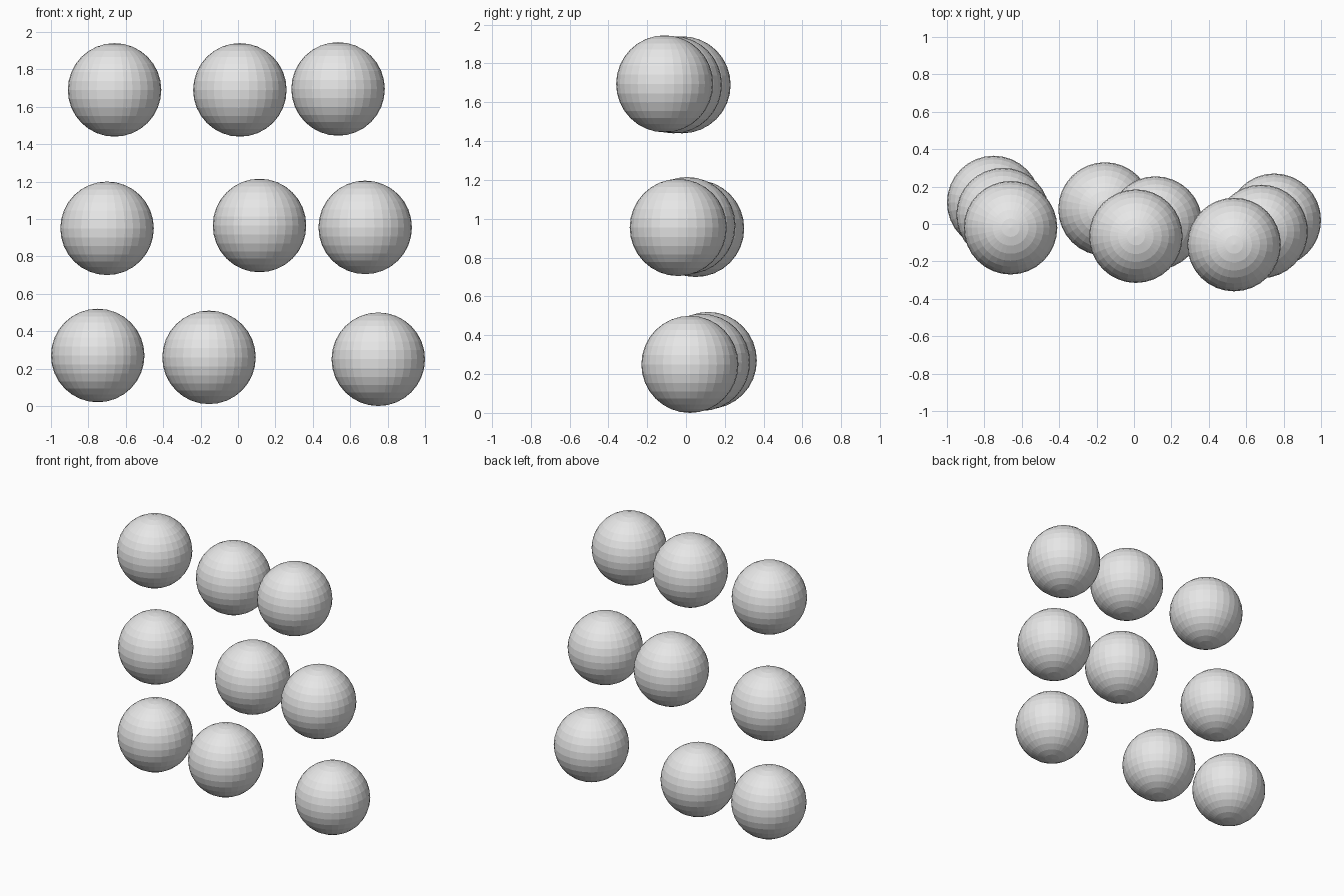
import bpy

cube = bpy.data.objects.get("Cube")
if cube:
    bpy.data.objects.remove(cube, do_unlink=True)

# Single grey material shared by every ball
GREY = (0.8, 0.8, 0.8, 1.0)
grey = bpy.data.materials.new("light_grey")
grey.use_nodes = True
grey.diffuse_color = GREY
grey.node_tree.nodes["Principled BSDF"].inputs["Base Color"].default_value = GREY

RADIUS = 0.25


def add_ball(name, centre):
    bpy.ops.mesh.primitive_uv_sphere_add(
        segments=32, ring_count=16, radius=RADIUS, location=centre)
    ball = bpy.context.object
    ball.name = name
    ball.data.materials.append(grey)
    bpy.ops.object.shade_flat()


# Three leaning rows of balls, each listed from the model's right to its left
rows = {
    "bottom": [(-0.75, 0.115, 0.27), (-0.155, 0.08, 0.26), (0.75, 0.02, 0.25)],
    "middle": [(-0.70, 0.05, 0.95), (0.115, 0.005, 0.965), (0.68, -0.04, 0.955)],
    "top": [(-0.66, -0.02, 1.69), (0.01, -0.065, 1.69), (0.535, -0.11, 1.695)],
}
for row, centres in rows.items():
    for side, centre in zip(("right", "centre", "left"), centres):
        add_ball(f"{row}_{side}_ball", centre)
